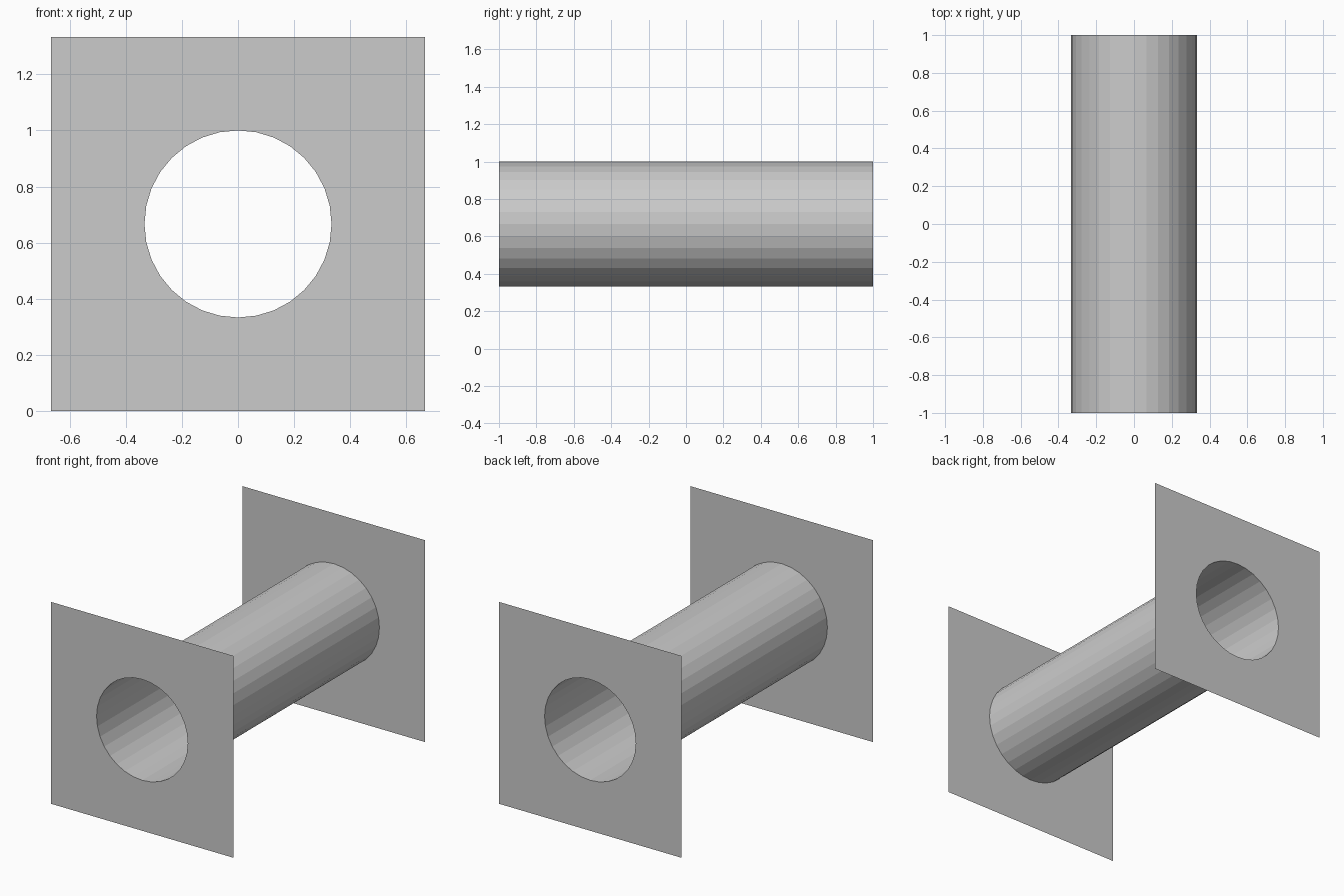
import bpy, bmesh, math

if "Cube" in bpy.data.objects:
    bpy.data.objects.remove(bpy.data.objects["Cube"])

SIDES = 32
R = 1 / 3        # tube radius
HALF = 2 / 3     # half width of the square flange
CZ = 2 / 3       # height of the tube axis
angles = [2 * math.pi * k / SIDES for k in range(SIDES)]
circle = [(R * math.cos(a), R * math.sin(a)) for a in angles]
# Circle points pushed outwards onto the square outline
square = [(x * HALF / max(abs(x), abs(z)), z * HALF / max(abs(x), abs(z)))
          for x, z in circle]


def bridge(name, ring_a, y_a, ring_b, y_b):
    """Join two closed outlines, each at its own depth, with a band of quads."""
    bm = bmesh.new()
    a = [bm.verts.new((x, y_a, CZ + z)) for x, z in ring_a]
    b = [bm.verts.new((x, y_b, CZ + z)) for x, z in ring_b]
    for i in range(SIDES):
        j = (i + 1) % SIDES
        bm.faces.new((a[i], b[i], b[j], a[j]))
    mesh = bpy.data.meshes.new(name)
    bm.to_mesh(mesh)
    bm.free()
    obj = bpy.data.objects.new(name, mesh)
    bpy.context.collection.objects.link(obj)
    return obj


# Open tube along y
bridge("tube", circle, 1, circle, -1).data.flip_normals()

# Thin square flanges with round openings, facing outwards
bridge("front_flange", circle, -1, square, -1)
bridge("back_flange", square, 1, circle, 1)
